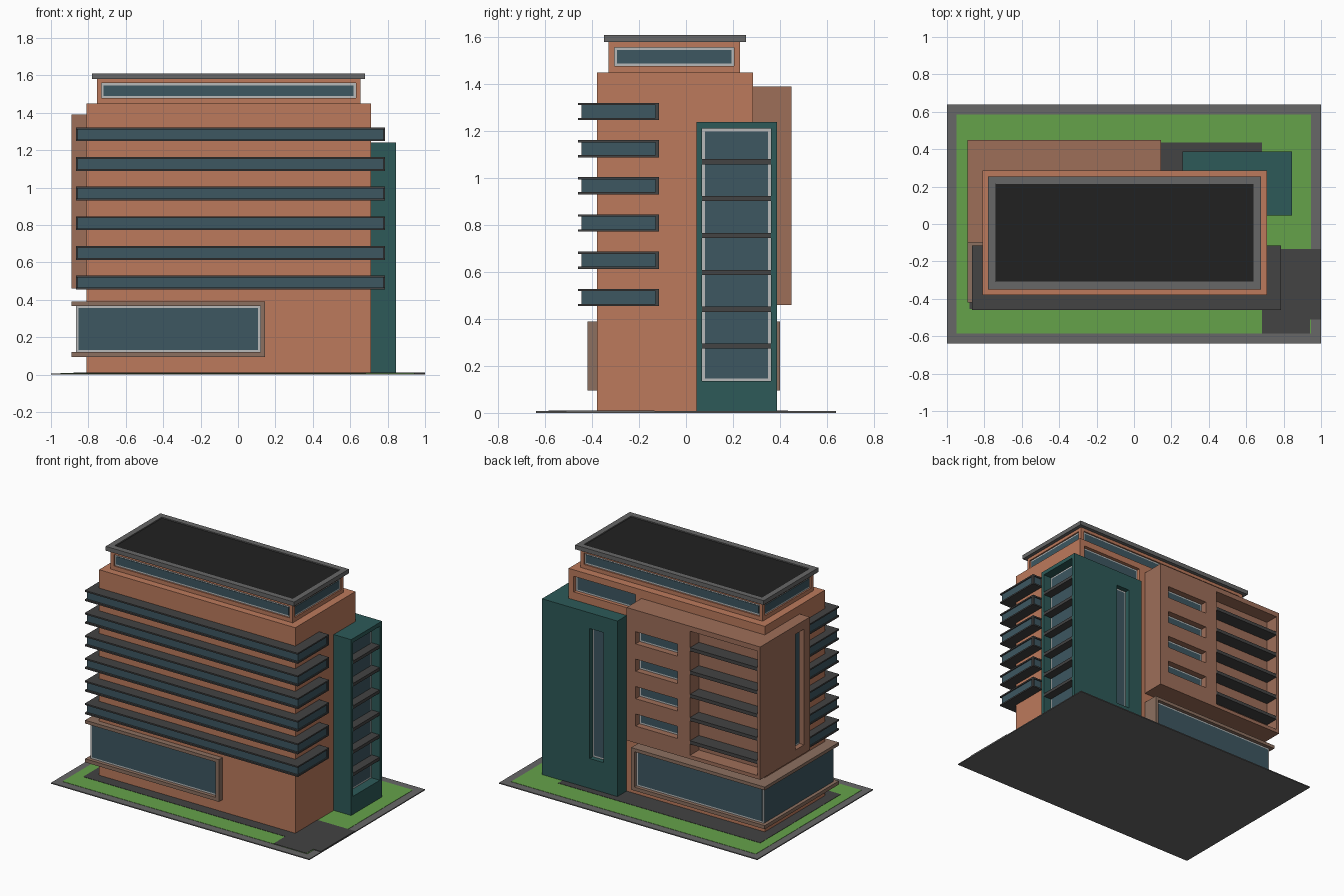
import bpy, bmesh

if "Cube" in bpy.data.objects:
    bpy.data.objects.remove(bpy.data.objects["Cube"])


def material(name, hexa):
    def lin(c):
        return c / 12.92 if c <= 0.04045 else ((c + 0.055) / 1.055) ** 2.4
    m = bpy.data.materials.new(name)
    rgb = [lin(int(hexa[i:i + 2], 16) / 255) for i in (0, 2, 4)]
    m.diffuse_color = (*rgb, 1)
    m.use_nodes = True
    m.node_tree.nodes["Principled BSDF"].inputs["Base Color"].default_value = m.diffuse_color
    return m


ORANGE = material("terracotta", "BC7A5C")
BROWN = material("brown cladding", "9E6E59")
TAUPE = material("taupe trim", "8C7060")
TEAL = material("teal cladding", "2D5A58")
GLASS = material("blue glass", "3D5761")
DARK = material("dark grey", "434343")
BLACK = material("roof black", "212121")
GREY = material("mid grey", "676767")
GREEN = material("grass green", "65A24A")
WHITE = material("frame white", "B8BABA")


def box(name, x0, x1, y0, y1, z0, z1, mat):
    bm = bmesh.new()
    bmesh.ops.create_cube(bm, size=1)
    for v in bm.verts:
        v.co = (x1 if v.co.x > 0 else x0, y1 if v.co.y > 0 else y0, z1 if v.co.z > 0 else z0)
    me = bpy.data.meshes.new(name)
    bm.to_mesh(me)
    bm.free()
    me.materials.append(mat)
    ob = bpy.data.objects.new(name, me)
    bpy.context.collection.objects.link(ob)
    return ob


def face_box(name, side, plane, d0, d1, a0, a1, z0, z1, mat):
    """Box behind a wall plane, from depth d0 to d1; side is one of +x -x +y -y."""
    s = 1 if side[0] == "+" else -1
    p, q = sorted((plane - s * d0, plane - s * d1))
    if side[1] == "x":
        return box(name, p, q, a0, a1, z0, z1, mat)
    return box(name, a0, a1, p, q, z0, z1, mat)


def recess(host, side, plane, depth, a0, a1, z0, z1):
    cutter = face_box("cutter", side, plane, -0.02, depth, a0, a1, z0, z1, host.data.materials[0])
    cutter.hide_render = True
    mod = host.modifiers.new("recess", "BOOLEAN")
    mod.operation, mod.solver, mod.object = "DIFFERENCE", "EXACT", cutter
    bpy.context.view_layer.objects.active = host
    bpy.ops.object.modifier_apply(modifier=mod.name)
    bpy.data.objects.remove(cutter)


def pane(name, side, plane, depth, a0, a1, z0, z1, f=0.012):
    """White frame plate with a glass plate on it."""
    face_box(name + "_frame", side, plane, depth - 0.005, depth + 0.002, a0, a1, z0, z1, WHITE)
    face_box(name + "_glass", side, plane, depth - 0.008, depth - 0.004,
             a0 + f, a1 - f, z0 + f, z1 - f, GLASS)


def window(host, name, side, plane, depth, a0, a1, z0, z1, f=0.012):
    recess(host, side, plane, depth, a0, a1, z0, z1)
    pane(name, side, plane, depth, a0, a1, z0, z1, f)


# Site: kerb, lawn, paving and driveway
box("kerb", -1, 1, -0.64, 0.64, 0, 0.007, GREY)
box("lawn", -0.95, 0.945, -0.585, 0.585, 0.003, 0.009, GREEN)
box("paving", -0.88, 0.685, -0.455, 0.435, 0.004, 0.011, DARK)
box("driveway", 0.685, 0.94, -0.585, -0.135, 0.004, 0.011, DARK)
box("driveway_exit", 0.93, 1.0, -0.51, -0.135, 0.004, 0.011, DARK)

# Main block with the high rear window
body = box("main_block", -0.81, 0.71, -0.38, 0.285, 0.005, 1.45, ORANGE)
window(body, "rear_window", "+y", 0.285, 0.03, 0.19, 0.67, 1.295, 1.405)

# Penthouse with a window band on each side
pent = box("penthouse", -0.755, 0.655, -0.33, 0.23, 1.45, 1.58, ORANGE)
for side, plane, a0, a1 in (("-y", -0.33, -0.73, 0.63), ("+y", 0.23, -0.73, 0.63),
                            ("+x", 0.655, -0.305, 0.205), ("-x", -0.755, -0.305, 0.205)):
    window(pent, "penthouse_window", side, plane, 0.015, a0, a1, 1.478, 1.558)

# Roof slab with a dark sunken deck
roof = box("roof_slab", -0.78, 0.68, -0.35, 0.255, 1.58, 1.61, GREY)
cut = box("cutter", -0.74, 0.64, -0.308, 0.215, 1.60, 1.65, GREY)
cut.hide_render = True
mod = roof.modifiers.new("deck", "BOOLEAN")
mod.operation, mod.solver, mod.object = "DIFFERENCE", "EXACT", cut
bpy.context.view_layer.objects.active = roof
bpy.ops.object.modifier_apply(modifier=mod.name)
bpy.data.objects.remove(cut)
box("roof_deck", -0.739, 0.639, -0.307, 0.214, 1.597, 1.603, BLACK)

# Six wraparound front balconies
for i in range(6):
    z = 0.455 + i * 0.1585
    box("balcony_glass", -0.858, 0.778, -0.446, -0.122, z + 0.005, z + 0.07, GLASS)
    box("balcony_floor", -0.865, 0.785, -0.46, -0.115, z, z + 0.01, DARK)
    box("balcony_top", -0.865, 0.785, -0.46, -0.115, z + 0.064, z + 0.074, DARK)
    for x in (-0.865, 0.773):
        box("balcony_post", x, x + 0.012, -0.13, -0.115, z + 0.005, z + 0.07, DARK)

# Glazed podium
box("podium_glass", -0.866, 0.125, -0.39, 0.37, 0.11, 0.375, GLASS)
box("podium_floor", -0.89, 0.145, -0.42, 0.4, 0.095, 0.12, TAUPE)
box("podium_top", -0.89, 0.145, -0.42, 0.4, 0.367, 0.39, TAUPE)
box("podium_end_wall", 0.12, 0.145, -0.42, 0.4, 0.095, 0.39, TAUPE)
pane("podium_front", "-y", -0.395, 0.005, -0.866, 0.12, 0.12, 0.367)
pane("podium_rear", "+y", 0.375, 0.005, -0.866, 0.12, 0.12, 0.367)

# Rear brown volume: four small windows, a loggia and a side slit
rear = box("rear_volume", -0.89, 0.145, -0.1, 0.45, 0.46, 1.39, BROWN)
for i in range(4):
    z = 0.578 + i * 0.192
    window(rear, "small_window", "+y", 0.45, 0.05, -0.25, 0.075, z, z + 0.085)
recess(rear, "+y", 0.45, 0.1, -0.868, -0.345, 0.485, 1.355)
for i in range(5):
    z = 0.575 + i * 0.163
    box("loggia_slab", -0.87, -0.343, 0.345, 0.448, z - 0.012, z + 0.012, DARK)
window(rear, "side_slit", "-x", -0.89, 0.04, -0.035, 0.06, 0.52, 1.33)

# Teal stair tower: tall glazed bay with floor slabs, rear slit
tower = box("stair_tower", 0.26, 0.845, 0.045, 0.387, 0.005, 1.24, TEAL)
window(tower, "tower_bay", "+x", 0.845, 0.07, 0.068, 0.362, 0.135, 1.212)
for i in range(6):
    z = 0.285 + i * 0.157
    box("tower_slab", 0.77, 0.843, 0.066, 0.364, z - 0.011, z + 0.011, DARK)
window(tower, "tower_slit", "+y", 0.387, 0.04, 0.37, 0.475, 0.22, 1.13)
